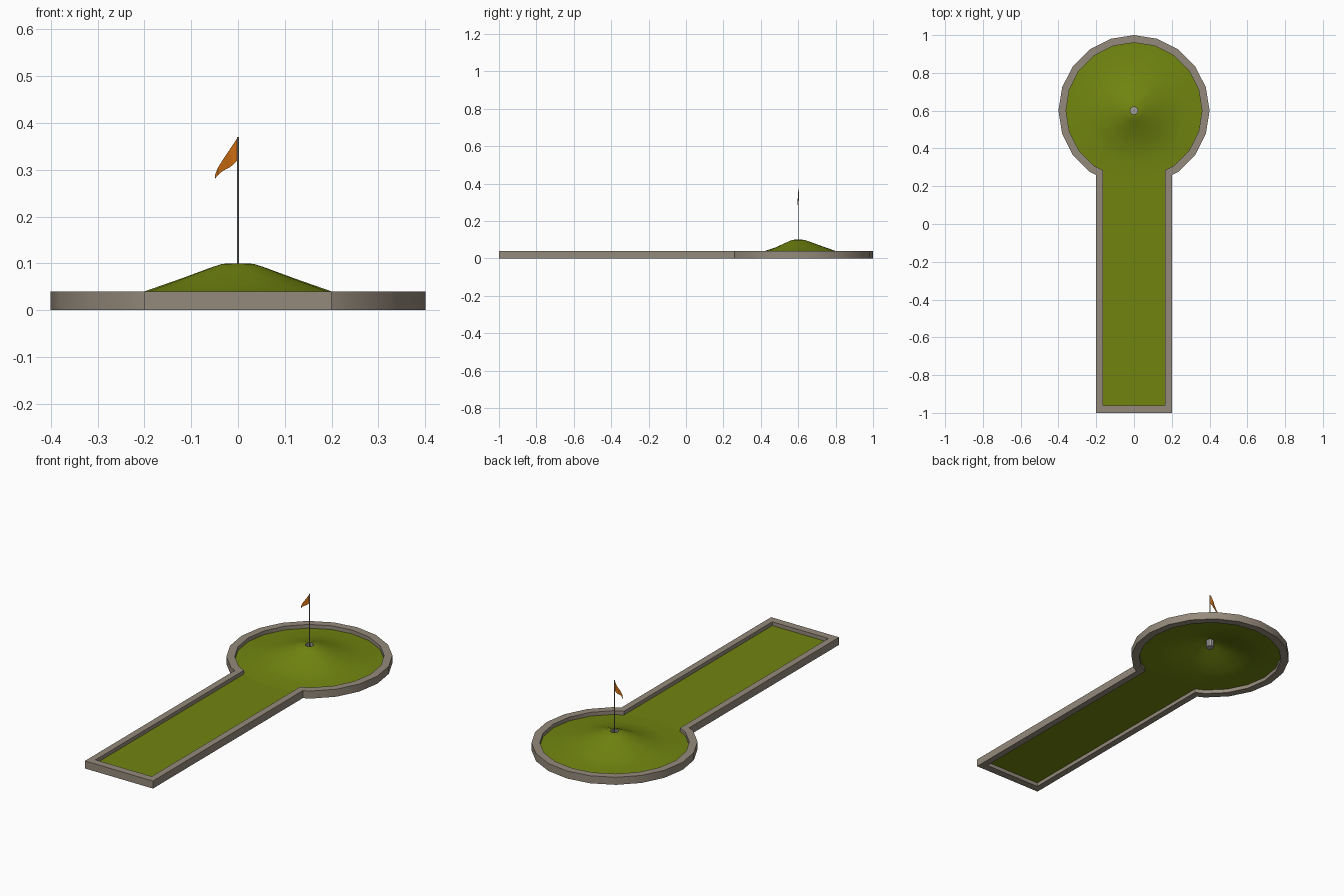
import bpy, bmesh, math

if "Cube" in bpy.data.objects:
    bpy.data.objects.remove(bpy.data.objects["Cube"])

CY = 0.6      # centre of the round green
FLOOR = 0.02  # felt level


def material(name, rgb):
    m = bpy.data.materials.new(name)
    m.diffuse_color = (*rgb, 1)
    m.use_nodes = True
    m.node_tree.nodes["Principled BSDF"].inputs["Base Color"].default_value = m.diffuse_color
    return m


stone = material("warm grey stone", (0.30, 0.255, 0.20))
felt = material("green felt", (0.165, 0.235, 0.005))
metal = material("light grey metal", (0.36, 0.35, 0.33))
orange = material("orange cloth", (0.60, 0.15, 0.006))


def make(name, verts, faces, mat, smooth=True, closed=True):
    bm = bmesh.new()
    vs = [bm.verts.new(v) for v in verts]
    for f in faces:
        bm.faces.new([vs[i] for i in f])
    bmesh.ops.remove_doubles(bm, verts=bm.verts, dist=1e-5)
    if closed:
        bmesh.ops.recalc_face_normals(bm, faces=bm.faces)
    me = bpy.data.meshes.new(name)
    bm.to_mesh(me)
    bm.free()
    me.materials.append(mat)
    ob = bpy.data.objects.new(name, me)
    bpy.context.collection.objects.link(ob)
    if smooth:
        bpy.ops.object.select_all(action='DESELECT')
        ob.select_set(True)
        bpy.context.view_layer.objects.active = ob
        bpy.ops.object.shade_smooth_by_angle(angle=math.radians(30))
    return ob


def circle_pt(r, k):
    a = math.radians(90 - 18 * k)
    return r * math.cos(a), CY + r * math.sin(a)


def outline(r, half, end):
    """Keyhole outline: lane ending at y=end, joined to a 20-sided circle."""
    arc = [circle_pt(r, k) for k in range(-8, 9)]
    (x1, y1), (x2, y2) = circle_pt(r, 8), circle_pt(r, 9)
    y = y1 + (y2 - y1) * (x1 - half) / (x1 - x2)
    return [(half, end), (-half, end), (-half, y)] + arc + [(half, y)]


# Border wall around the course
outer, inner = outline(0.4, 0.2, -1), outline(0.36, 0.165, -0.96)
n = len(outer)
rings = [(outer, 0), (outer, 0.04), (inner, 0.04), (inner, 0)]
verts = [(x, y, z) for loop, z in rings for x, y in loop]
faces = [(j * n + i, j * n + (i + 1) % n,
          (j + 1) % 4 * n + (i + 1) % n, (j + 1) % 4 * n + i)
         for j in range(4) for i in range(n)]
make("border_wall", verts, faces, stone)

# Felt: mounded round green plus flat lane
profile = [(0.02, 0.1), (0.035, 0.0985), (0.055, 0.092), (0.12, 0.068),
           (0.2, 0.04), (0.27, 0.026), (0.36, FLOOR)]


def height(r):
    for (r0, z0), (r1, z1) in zip(profile, profile[1:]):
        if r <= r1:
            return z0 + (z1 - z0) * (r - r0) / (r1 - r0)
    return FLOOR


verts, faces = [], []
for r, _ in profile:
    for k in range(20):
        x, y = circle_pt(r, k)
        front = max(0, (CY - y) / r) ** 4   # steeper toward the lane
        stretch = 1 + 0.2 * front * min(1, (r - 0.02) / 0.05)
        verts.append((x, y, height(r * stretch)))
for j in range(len(profile) - 1):
    for k in range(20):
        k2 = (k + 1) % 20
        faces.append((j * 20 + k, j * 20 + k2, j * 20 + 20 + k2, j * 20 + 20 + k)[::-1])
lane = [inner[1], inner[0], inner[-1]] + [circle_pt(0.36, k) for k in (9, 10, 11)] + [inner[2]]
base = len(verts)
verts += [(x, y, FLOOR) for x, y in lane]
faces.append(tuple(range(base, base + len(lane))))
make("felt_surface", verts, faces, felt, closed=False)


def tube(name, r, z0, z1, sides, mat, open_top=False):
    pts = [(r * math.cos(2 * math.pi * i / sides), CY + r * math.sin(2 * math.pi * i / sides))
           for i in range(sides)]
    verts = [(x, y, z) for z in (z0, z1) for x, y in pts]
    faces = [(i, (i + 1) % sides, sides + (i + 1) % sides, sides + i) for i in range(sides)]
    faces.append(tuple(reversed(range(sides))))
    if not open_top:
        faces.append(tuple(range(sides, 2 * sides)))
    return make(name, verts, faces, mat)


# Cup sunk in the mound, and the pole standing in it
tube("hole_cup", 0.0205, 0.062, 0.1, 10, metal, open_top=True)
tube("flag_pole", 0.002, 0.063, 0.37, 8, metal)

# Drooping pennant: (x, top z, bottom z) columns with a slight ripple
cols = [(0, 0.37, 0.321), (-0.01, 0.355, 0.311), (-0.019, 0.341, 0.304),
        (-0.032, 0.322, 0.298), (-0.043, 0.304, 0.288), (-0.049, 0.289, 0.281)]
verts, faces = [], []
for i, (x, top, bottom) in enumerate(cols):
    y = CY + 0.004 * math.sin(i * 1.25)
    verts += [(x, y, top), (x, y, bottom)]
    if i:
        a = 2 * i
        faces.append((a, a + 1, a - 1, a - 2))
make("flag", verts, faces, orange, closed=False)
